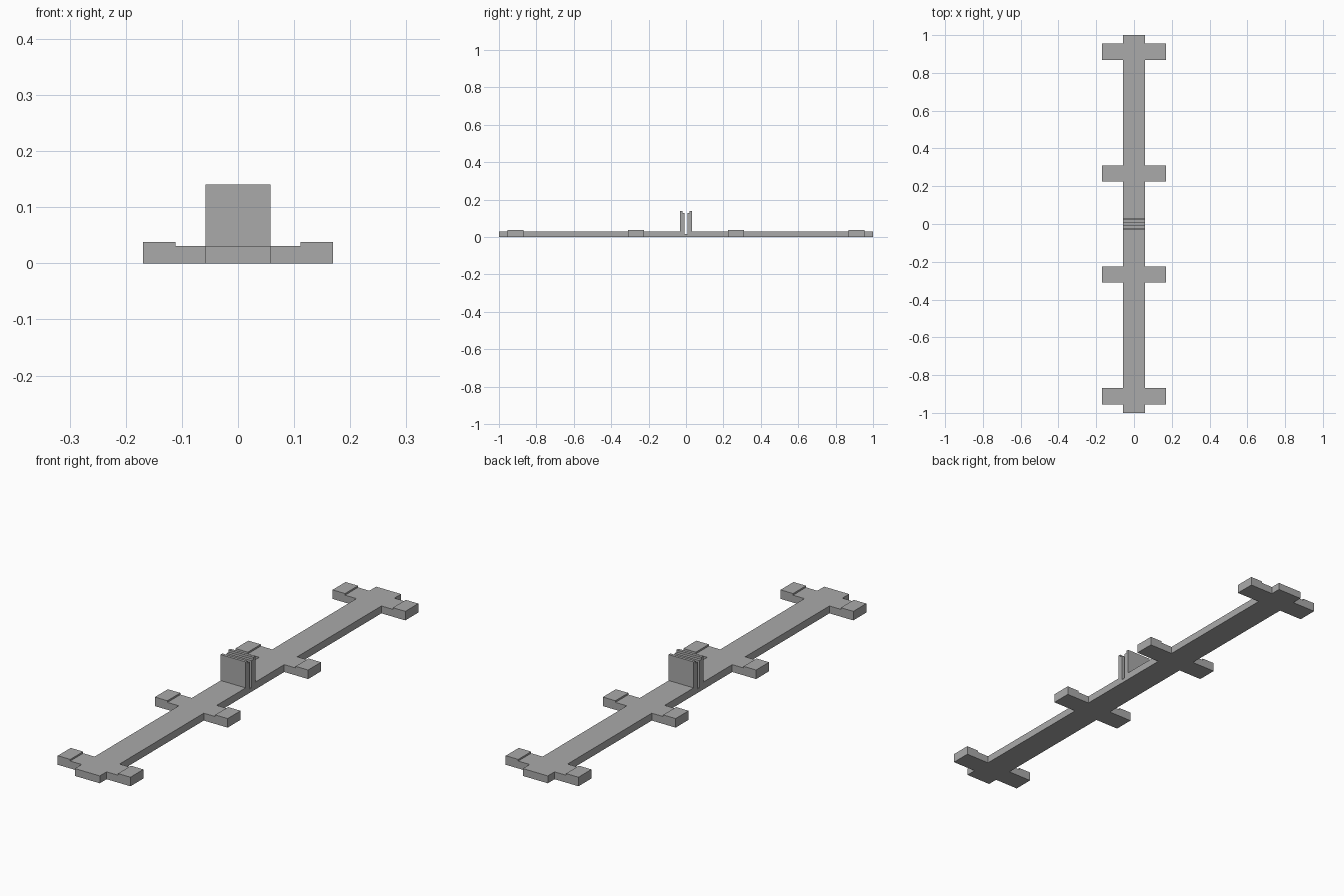
import bpy
import bmesh
from mathutils import Vector

cube = bpy.data.objects.get("Cube")
if cube:
    bpy.data.objects.remove(cube, do_unlink=True)

grey = bpy.data.materials.new("plain grey")
grey.use_nodes = True
grey.diffuse_color = (0.4, 0.4, 0.4, 1)
grey.node_tree.nodes["Principled BSDF"].inputs["Base Color"].default_value = (0.4, 0.4, 0.4, 1)

DECK_TOP = 0.031
HALF_WIDTH = 0.058


def extrude_profile(name, points, depth):
    """Extrude a closed 3D outline by a vector into a solid object."""
    bm = bmesh.new()
    face = bm.faces.new([bm.verts.new(p) for p in points])
    grown = bmesh.ops.extrude_face_region(bm, geom=[face])["geom"]
    verts = [v for v in grown if isinstance(v, bmesh.types.BMVert)]
    bmesh.ops.translate(bm, verts=verts, vec=Vector(depth))
    bmesh.ops.recalc_face_normals(bm, faces=bm.faces)
    mesh = bpy.data.meshes.new(name)
    bm.to_mesh(mesh)
    bm.free()
    mesh.materials.append(grey)
    obj = bpy.data.objects.new(name, mesh)
    bpy.context.collection.objects.link(obj)
    return obj


def mirrored(half):
    """Complete a symmetric outline from its positive half."""
    return half + [(-a, z) for a, z in reversed(half)]


# Long deck with the slotted, stepped clamp at its middle
deck_side = mirrored([(1, 0), (1, DECK_TOP), (0.032, DECK_TOP), (0.032, 0.14),
                      (0.02, 0.14), (0.02, 0.13), (0.008, 0.13), (0.008, 0.016)])
deck = extrude_profile("deck_with_clamp",
                       [(-HALF_WIDTH, y, z) for y, z in deck_side],
                       (2 * HALF_WIDTH, 0, 0))

# Cross arms with raised end pads, merged into the deck
arm_front = mirrored([(0.169, 0), (0.169, 0.038), (0.111, 0.038), (0.111, DECK_TOP)])
bpy.context.view_layer.objects.active = deck
for y in (-0.912, -0.267, 0.267, 0.912):
    arm = extrude_profile("cross_arm",
                          [(x, y - 0.043, z) for x, z in arm_front],
                          (0, 0.086, 0))
    union = deck.modifiers.new("join arm", 'BOOLEAN')
    union.operation = 'UNION'
    union.solver = 'EXACT'
    union.object = arm
    bpy.ops.object.modifier_apply(modifier=union.name)
    bpy.data.objects.remove(arm, do_unlink=True)
